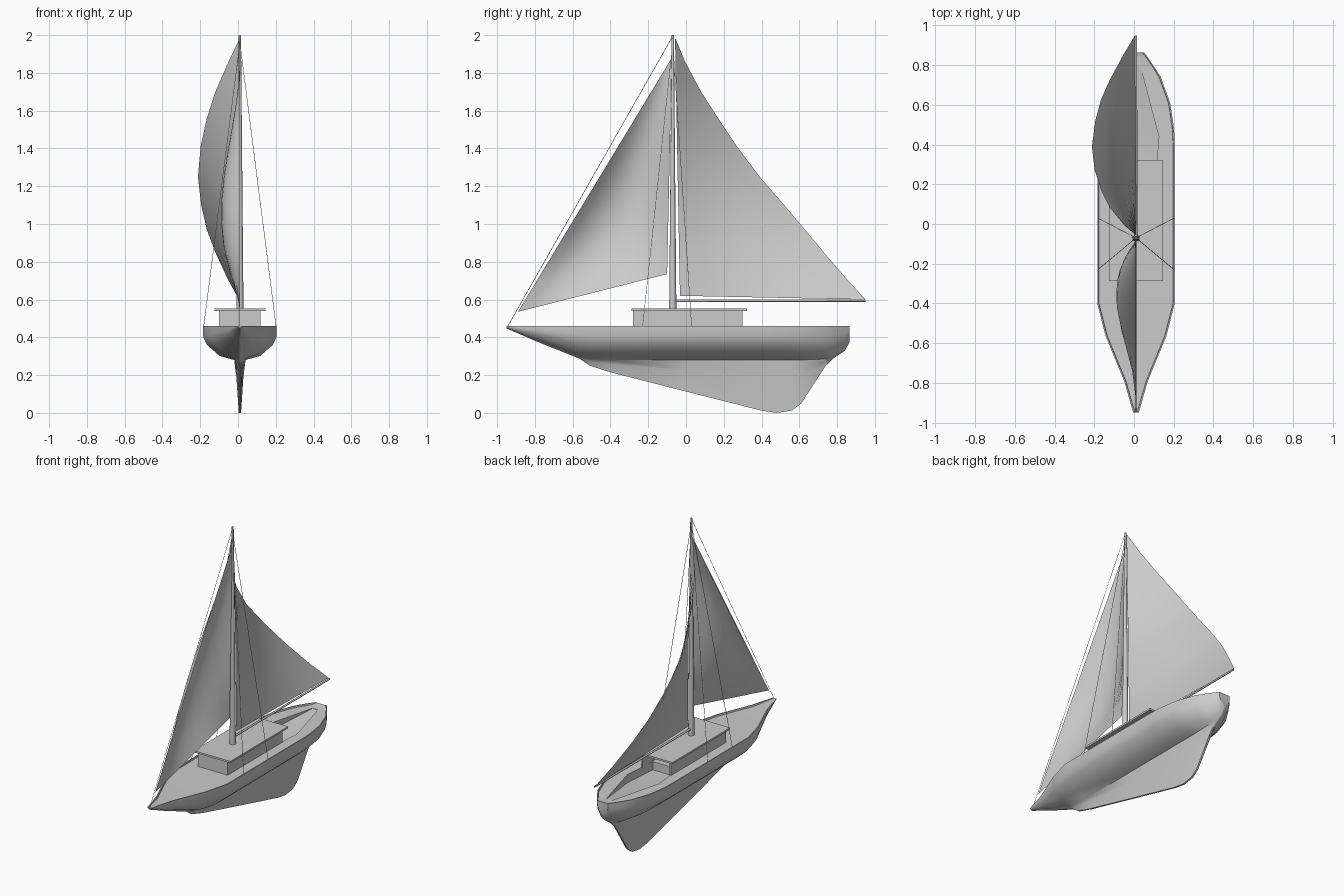
import bpy, bmesh, math
from mathutils import Vector

if "Cube" in bpy.data.objects:
    bpy.data.objects.remove(bpy.data.objects["Cube"])

CX = 0.01          # hull centre line
MAST_Y = -0.07


def add_object(name, bm, smooth=None):
    bmesh.ops.recalc_face_normals(bm, faces=bm.faces)
    mesh = bpy.data.meshes.new(name)
    bm.to_mesh(mesh)
    bm.free()
    ob = bpy.data.objects.new(name, mesh)
    bpy.context.collection.objects.link(ob)
    if smooth:
        shade(ob, smooth)
    return ob


def shade(ob, degrees):
    bpy.ops.object.select_all(action='DESELECT')
    bpy.context.view_layer.objects.active = ob
    ob.select_set(True)
    bpy.ops.object.shade_smooth_by_angle(angle=math.radians(degrees))


def loft(name, sections, closed=True, smooth=None):
    """Skin equal-length point rows; closed rows become capped tubes."""
    bm = bmesh.new()
    rows = [[bm.verts.new(p) for p in s] for s in sections]
    n = len(rows[0])
    for a, b in zip(rows, rows[1:]):
        for i in range(n if closed else n - 1):
            j = (i + 1) % n
            bm.faces.new((a[i], a[j], b[j], b[i]))
    if closed:
        bm.faces.new(rows[0])
        bm.faces.new(rows[-1])
    return add_object(name, bm, smooth)


def rod(name, a, b, r1, r2, sides=8):
    a, b = Vector(a), Vector(b)
    rot = (b - a).to_track_quat('Z', 'Y')
    rows = []
    for p, r in ((a, r1), (b, r2)):
        rows.append([p + rot @ Vector((r * math.cos(t), r * math.sin(t), 0))
                     for t in (2 * math.pi * i / sides for i in range(sides))])
    return loft(name, rows, smooth=50)


def box(name, x0, x1, y0, y1, z0, z1):
    return loft(name, [[(x0, y, z0), (x1, y, z0), (x1, y, z1), (x0, y, z1)]
                       for y in (y0, y1)])


# Hull with long keel: y, half width, body bottom z, keel bottom z
stations = [(-.95, .014, .452, .447), (-.79, .06, .385, .378), (-.565, .153, .30, .288),
            (-.51, .167, .288, .25), (-.40, .195, .28, .215), (0, .195, .28, .113),
            (.40, .195, .28, .012), (.48, .192, .28, 0), (.56, .18, .28, .012),
            (.61, .172, .28, .05), (.74, .125, .285, .25), (.78, .10, .30, .288),
            (.84, .06, .335, .328), (.865, .04, .38, .374)]


def hull_section(y, w, zb, bot):
    top = .46
    h = top - zb
    k = min(.03, w * .25)
    rim = .001 if w < .05 else .01
    half = [(w - .009, top - rim), (w - .007, top), (w, top), (w, top - .3 * h),
            (w * .9, top - .55 * h), (w * .55, top - .88 * h), (k, zb),
            (k * .6, zb + .35 * (bot - zb)), (k * .2, bot)]
    return [(CX + x, y, z) for x, z in half] + [(CX - x, y, z) for x, z in reversed(half)]


hull = loft("hull", [hull_section(*s) for s in stations])

# Cockpit well: flat floor, then a wedge rising to the stern
well = [(.20, .095, .395), (.44, .115, .395), (.80, .02, .448)]
cutter = loft("cockpit_cutter", [[(CX - w, y, z), (CX + w, y, z), (CX + w, y, .5), (CX - w, y, .5)]
                                 for y, w, z in well])
cutter.hide_render = True
cut = hull.modifiers.new("cockpit", 'BOOLEAN')
cut.operation = 'DIFFERENCE'
cut.solver = 'EXACT'
cut.object = cutter
bpy.context.view_layer.objects.active = hull
hull.select_set(True)
bpy.ops.object.modifier_apply(modifier=cut.name)
bpy.data.objects.remove(cutter)
shade(hull, 40)

# Cabin, open towards the cockpit
for side, name in ((-1, "cabin_wall_left"), (1, "cabin_wall_right")):
    xs = sorted((CX + side * .10, CX + side * .11))
    box(name, xs[0], xs[1], -.28, .30, .445, .542)
box("cabin_front", CX - .10, CX + .10, -.28, -.27, .445, .542)
box("cabin_roof", CX - .135, CX + .135, -.288, .322, .54, .552)

# Mast and boom
rod("mast", (CX, MAST_Y, .45), (CX, MAST_Y, 2.0), .02, .006, 12)
rod("boom", (CX, -.06, .594), (CX, .95, .594), .007, .006)

# Forestay and shrouds
rod("forestay", (CX, -.945, .457), (CX, MAST_Y, 1.995), .0015, .0015, 4)
for side, s in ((-1, "left"), (1, "right")):
    for y, e in ((-.23, "front"), (.03, "back")):
        rod(f"shroud_{e}_{s}", (CX + side * .192, y, .455), (CX, MAST_Y, 1.96), .0015, .0015, 4)

# Mainsail: ruled from a straight luff to a bellied leech
leech = [(.005, .95, .60), (-.055, .85, .71), (-.12, .73, .85), (-.165, .63, .97),
         (-.195, .52, 1.10), (-.212, .39, 1.25), (-.198, .27, 1.41),
         (-.165, .17, 1.56), (-.12, .08, 1.70), (-.05, -.005, 1.86), (.008, -.055, 1.98)]
rows = []
for x, y, z in leech:
    f = (z - .6) / 1.38
    a, b = Vector((CX, -.032 - .026 * f, .62 + 1.36 * f)), Vector((x, y, z))
    rows.append([a.lerp(b, i / 6) for i in range(7)])
loft("mainsail", rows, closed=False, smooth=60)

# Jib: triangle with a belly to the left
tack, clew, head = Vector((CX, -.89, .535)), Vector((CX, -.10, .735)), Vector((CX, -.075, 1.88))
N = 10
rows = []
for i in range(N + 1):
    c = i / N
    row = []
    for j in range(N + 1):
        b = (1 - c) * j / N
        a = 1 - b - c
        p = tack * a + clew * b + head * c
        p.x -= 27 * a * b * c * .1
        row.append(p)
    rows.append(row)
jib = loft("jib", rows, closed=False)
bm = bmesh.new()
bm.from_mesh(jib.data)
bmesh.ops.remove_doubles(bm, verts=bm.verts, dist=1e-4)
bm.to_mesh(jib.data)
bm.free()
shade(jib, 60)
